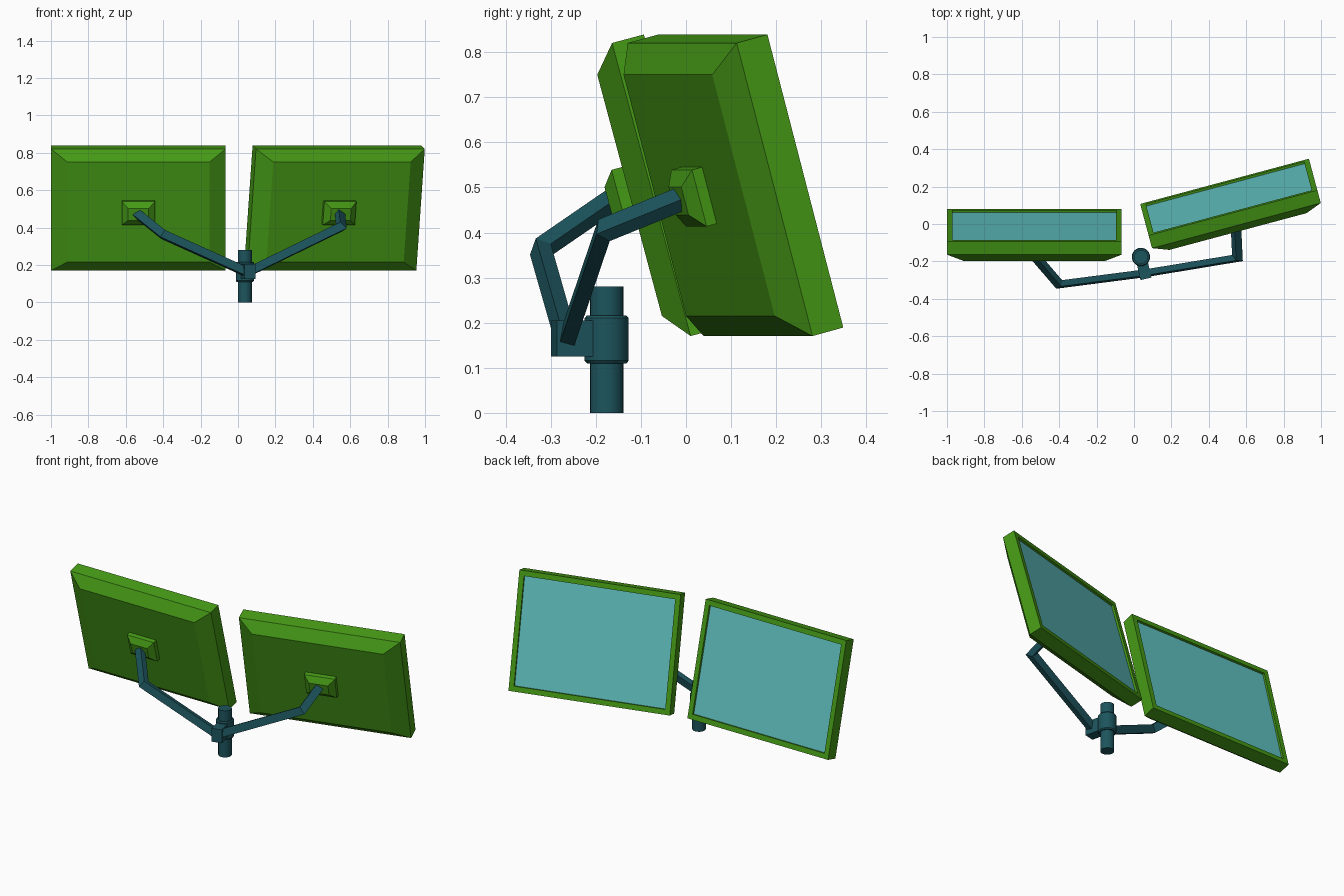
import bpy, bmesh
from math import radians, sin, cos, pi
from mathutils import Vector, Matrix

if "Cube" in bpy.data.objects:
    bpy.data.objects.remove(bpy.data.objects["Cube"])


def material(name, rgb):
    m = bpy.data.materials.new(name)
    m.diffuse_color = (*rgb, 1)
    m.use_nodes = True
    m.node_tree.nodes["Principled BSDF"].inputs["Base Color"].default_value = m.diffuse_color
    return m


GREEN = material("casing_green", (0.06, 0.32, 0.008))
TEAL = material("arm_teal", (0.012, 0.09, 0.11))
CYAN = material("screen_cyan", (0.12, 0.54, 0.54))


def loft(name, rings, mat, matrix=Matrix()):
    """Closed solid through a list of matching point rings."""
    bm = bmesh.new()
    loops = [[bm.verts.new(matrix @ Vector(p)) for p in r] for r in rings]
    n = len(loops[0])
    for a, b in zip(loops, loops[1:]):
        for i in range(n):
            j = (i + 1) % n
            bm.faces.new((a[i], a[j], b[j], b[i]))
    bm.faces.new(loops[0][::-1])
    bm.faces.new(loops[-1])
    bmesh.ops.recalc_face_normals(bm, faces=bm.faces)
    me = bpy.data.meshes.new(name)
    bm.to_mesh(me)
    bm.free()
    me.materials.append(mat)
    ob = bpy.data.objects.new(name, me)
    bpy.context.collection.objects.link(ob)
    return ob


def rect(hx, hz, y, zc=0.4985):
    return [(sx * hx, y, zc + sz * hz)
            for sx, sz in ((-1, -1), (1, -1), (1, 1), (-1, 1))]


def circle(r, z, n=24):
    return [(r * cos(2 * pi * i / n), r * sin(2 * pi * i / n), z) for i in range(n)]


def bar(name, path, w, h, roll):
    """Rectangular bar along a path with mitred bends."""
    pts = [Vector(p) for p in path]
    dirs = [(b - a).normalized() for a, b in zip(pts, pts[1:])]
    side = dirs[0].cross(Vector((0, 0, 1))).normalized()
    up = side.cross(dirs[0])
    turn = Matrix.Rotation(roll, 3, dirs[0])
    side, up = turn @ side, turn @ up
    ring = [pts[0] + side * sx * w / 2 + up * sz * h / 2
            for sx, sz in ((-1, -1), (1, -1), (1, 1), (-1, 1))]
    rings = [ring]
    for i, d in enumerate(dirs):
        nrm = d + dirs[i + 1] if i + 1 < len(dirs) else d
        ring = [v + d * ((pts[i + 1] - v).dot(nrm) / d.dot(nrm)) for v in ring]
        rings.append(ring)
    return loft(name, rings, TEAL)


# Two tilted monitors, the right one also turned inward
tilt = Matrix.Rotation(radians(15), 4, 'X')
placements = {
    "left": Matrix.Translation((-0.5325, 0, 0)) @ tilt,
    "right": Matrix.Translation((0.505, 0.150, 0))
             @ Matrix.Rotation(radians(15), 4, 'Z') @ tilt,
}
for tag, m in placements.items():
    # casing with sloped back and recessed front
    loft(tag + "_casing", [rect(0.380, 0.277, 0.004), rect(0.467, 0.3365, 0.054),
                           rect(0.467, 0.3365, 0.127), rect(0.438, 0.3065, 0.127),
                           rect(0.438, 0.3065, 0.113)], GREEN, m)
    loft(tag + "_screen", [rect(0.4375, 0.306, 0.108), rect(0.4375, 0.306, 0.115)], CYAN, m)
    # mounting plate
    loft(tag + "_mount_plate", [rect(0.055, 0.032, -0.045), rect(0.0885, 0.065, -0.02),
                                rect(0.0885, 0.065, 0.01)], GREEN, m)

# Post and collar
at_post = Matrix.Translation((0.037, -0.176, 0))
posts = [
    loft("post", [circle(0.037, 0), circle(0.037, 0.28)], TEAL, at_post),
    loft("collar", [circle(0.044, 0.11), circle(0.049, 0.116), circle(0.049, 0.21),
                    circle(0.044, 0.216)], TEAL, at_post),
]
for ob in posts:
    bpy.context.view_layer.objects.active = ob
    ob.select_set(True)
bpy.ops.object.shade_smooth_by_angle(angle=radians(30))

# Clamp block and the two bent arms
bar("clamp_block", [(0.037, -0.176, 0.165), (0.064, -0.293, 0.165)], 0.06, 0.08, 0)
joint = (0.05, -0.265, 0.16)
bar("left_arm", [joint, (-0.40, -0.323, 0.363), (-0.54, -0.16, 0.475)],
    0.033, 0.045, radians(12))
bar("right_arm", [joint, (0.553, -0.182, 0.405), (0.545, -0.01, 0.475)],
    0.033, 0.045, radians(-12))
